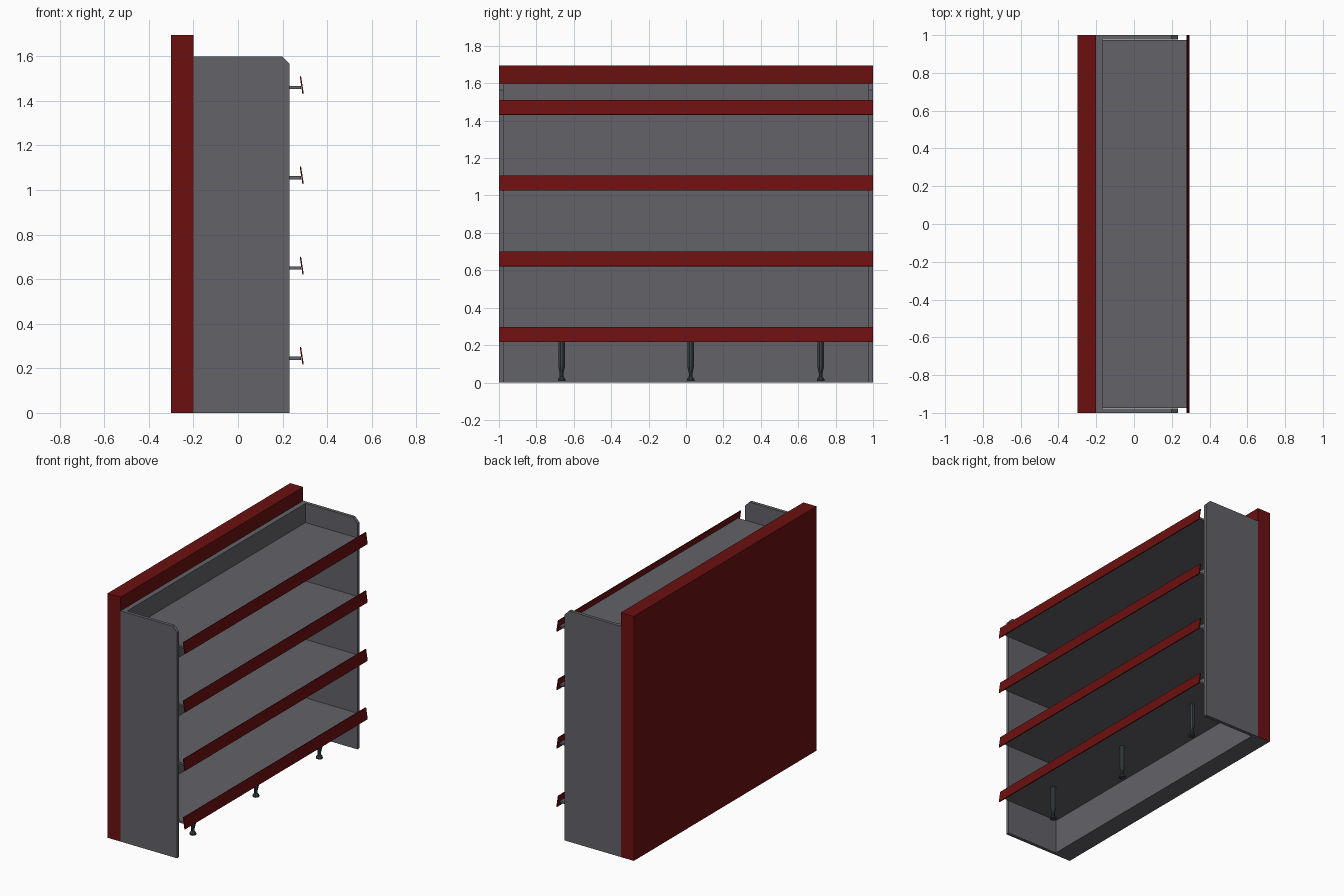
import bpy, bmesh, math
from mathutils import Matrix, Vector

cube = bpy.data.objects.get("Cube")
if cube:
    bpy.data.objects.remove(cube, do_unlink=True)


def material(name, color):
    m = bpy.data.materials.new(name)
    m.use_nodes = True
    m.diffuse_color = (*color, 1)
    m.node_tree.nodes["Principled BSDF"].inputs["Base Color"].default_value = (*color, 1)
    return m


grey = material("grey metal", (0.125, 0.122, 0.138))
red = material("dark red", (0.15, 0.005, 0.005))
slate = material("slate foot", (0.04, 0.055, 0.062))


def finish(name, bm, *mats):
    bmesh.ops.recalc_face_normals(bm, faces=bm.faces)
    mesh = bpy.data.meshes.new(name)
    bm.to_mesh(mesh)
    bm.free()
    obj = bpy.data.objects.new(name, mesh)
    bpy.context.collection.objects.link(obj)
    for m in mats:
        mesh.materials.append(m)
    return obj


def extrude_y(name, profile, y0, y1, *mats):
    """Extrude an (x, z) outline along y."""
    bm = bmesh.new()
    face = bm.faces.new([bm.verts.new((x, y0, z)) for x, z in profile])
    ext = bmesh.ops.extrude_face_region(bm, geom=[face])["geom"]
    verts = [v for v in ext if isinstance(v, bmesh.types.BMVert)]
    bmesh.ops.translate(bm, verts=verts, vec=(0, y1 - y0, 0))
    return finish(name, bm, *mats)


def rect(x0, x1, z0, z1):
    return [(x0, z0), (x1, z0), (x1, z1), (x0, z1)]


# Outer back panel with a grey underside
back = extrude_y("back_panel", rect(-0.3, -0.2, 0, 1.695), -1, 1, red, grey)
for p in back.data.polygons:
    if p.normal.z < -0.9:
        p.material_index = 1

# Inner back wall
extrude_y("inner_back", rect(-0.2, -0.165, 0, 1.6), -0.977, 0.977, grey)

# End panels with a clipped top corner
side = [(-0.2, 0), (0.232, 0), (0.232, 1.565), (0.198, 1.6), (-0.2, 1.6)]
for name, y in (("front_end_panel", -1), ("back_end_panel", 0.977)):
    extrude_y(name, side, y, y + 0.023, grey)

# Shelves, each with a tilted edge strip
for i in range(4):
    z = 0.245 + i * 0.405
    extrude_y(f"shelf_{i + 1}", rect(-0.165, 0.283, z - 0.007, z + 0.007), -0.975, 0.975, grey)
    lean = [(0.277, z + 0.05), (0.283, z + 0.051), (0.295, z - 0.028), (0.289, z - 0.029)]
    extrude_y(f"edge_strip_{i + 1}", lean, -1, 1, red)

# Feet under the lowest shelf: stacked rings of (radius, height)
foot = [(0.022, 0.008), (0.022, 0.018), (0.011, 0.032), (0.011, 0.05),
        (0.019, 0.085), (0.019, 0.238)]
SIDES = 8
for i, y in enumerate((-0.665, 0.025, 0.72)):
    bm = bmesh.new()
    rings = []
    for r, z in foot:
        angles = [2 * math.pi * (k + 0.5) / SIDES for k in range(SIDES)]
        rings.append([bm.verts.new((0.12 + r * math.cos(a), y + r * math.sin(a), z)) for a in angles])
    for lo, hi in zip(rings, rings[1:]):
        for k in range(SIDES):
            n = (k + 1) % SIDES
            bm.faces.new((lo[k], lo[n], hi[n], hi[k]))
    bm.faces.new(rings[0])
    bm.faces.new(rings[-1])
    finish(f"foot_{i + 1}", bm, slate)
